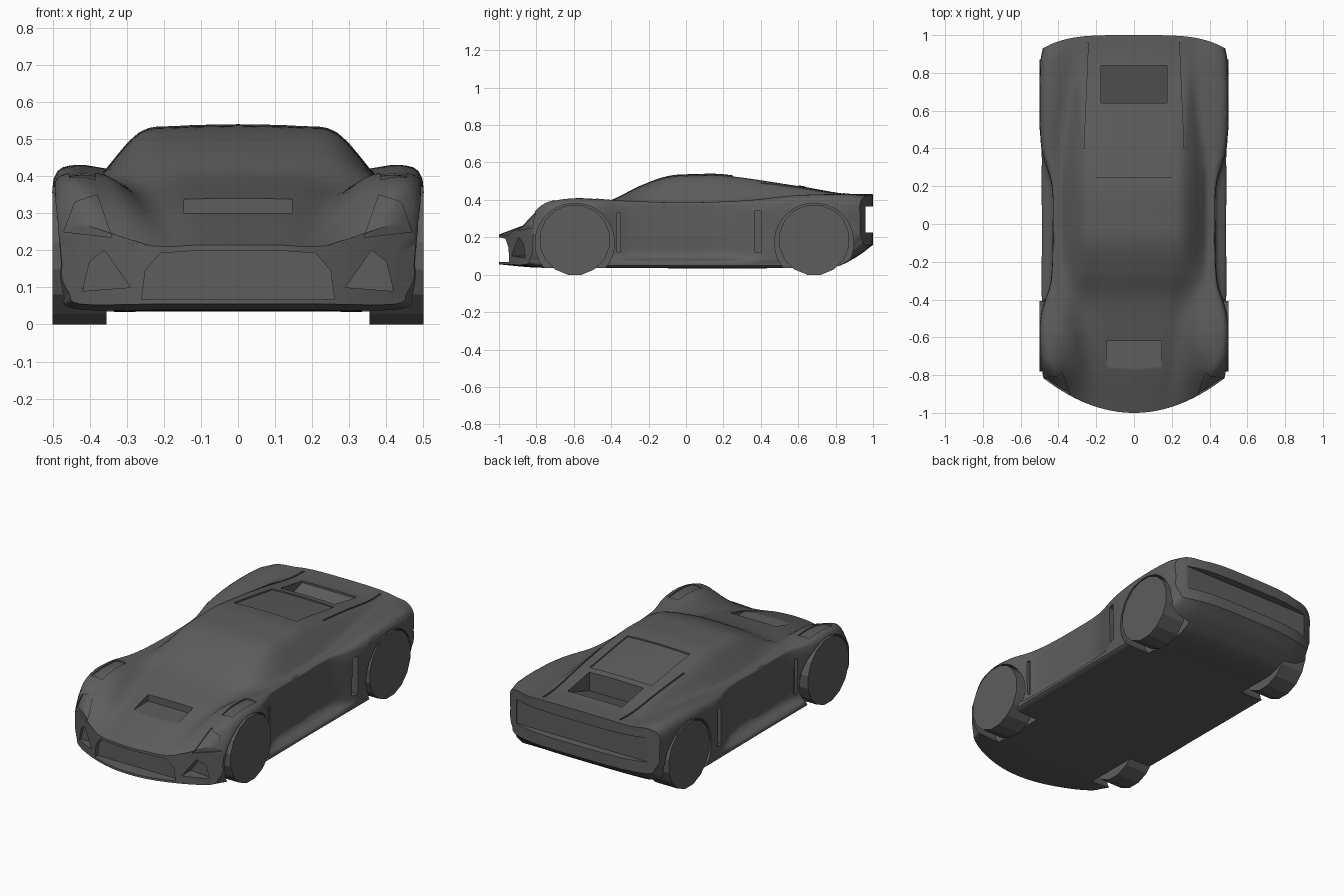
import bpy, bmesh, math
from mathutils import Vector

if "Cube" in bpy.data.objects:
    bpy.data.objects.remove(bpy.data.objects["Cube"], do_unlink=True)

paint = bpy.data.materials.new("dark_grey")
paint.use_nodes = True
grey = (0.11, 0.11, 0.11, 1)
paint.diffuse_color = grey
for node in paint.node_tree.nodes:
    if node.type == 'BSDF_PRINCIPLED':
        node.inputs["Base Color"].default_value = grey


def curve(keys, t):
    """Smooth value at t through (position, value) keys."""
    last = len(keys) - 1
    i = 0
    while i < last - 1 and t > keys[i + 1][0]:
        i += 1

    def slope(k):
        a, b = keys[max(k - 1, 0)], keys[min(k + 1, last)]
        return (b[1] - a[1]) / (b[0] - a[0])

    (t0, v0), (t1, v1) = keys[i], keys[i + 1]
    h = t1 - t0
    s = (t - t0) / h
    blend = s * s * (3 - 2 * s)
    return (v0 + (v1 - v0) * blend + h * s * (1 - s) ** 2 * slope(i)
            - h * s * s * (1 - s) * slope(i + 1))


def add_object(name, bm):
    bmesh.ops.recalc_face_normals(bm, faces=bm.faces[:])
    mesh = bpy.data.meshes.new(name)
    bm.to_mesh(mesh)
    bm.free()
    mesh.materials.append(paint)
    obj = bpy.data.objects.new(name, mesh)
    bpy.context.collection.objects.link(obj)
    return obj


# Body outline curves, all keyed along the length of the car
top = [(-1, .215), (-.75, .305), (-.4, .4), (-.25, .473), (-.1, .527),
       (.05, .538), (.2, .537), (.6, .478), (.85, .435), (1, .43)]
roof_width = [(-1, .2), (-.4, .27), (-.1, .268), (.25, .268), (1, .27)]
roof_drop = [(-1, .005), (-.6, .01), (-.4, .025), (-.1, .022), (.2, .022), (1, .005)]
belt_width = [(-1, .32), (-.7, .34), (-.4, .37), (.3, .375), (.7, .34), (1, .33)]
belt = [(-1, .225), (-.8, .35), (-.6, .4), (-.3, .39), (.3, .4), (1, .42)]
crest = [(-1, .27), (-.9, .36), (-.8, .395), (-.6, .41), (-.35, .395),
         (0, .385), (.3, .395), (.6, .425), (.9, .43), (1, .42)]
width = [(-1, .475), (-.88, .49), (-.5, .493), (-.3, .44), (0, .43),
         (.2, .435), (.42, .49), (.9, .493), (1, .48)]
sill_width = [(-1, .455), (-.85, .485), (0, .485), (.9, .488), (1, .46)]
floor = [(-1, .055), (-.8, .038), (-.5, .037), (.6, .037), (.8, .042), (.92, .1), (1, .16)]


def section(y):
    """Control points of the left half of a cross-section."""
    t, rw, rd, bw, b, c, w, sw, f = (curve(k, y) for k in (
        top, roof_width, roof_drop, belt_width, belt, crest, width, sill_width, floor))
    return [(0, t), (rw * .6, t - rd * .2), (rw, t - rd), (bw, b),
            ((bw + w) / 2 + .02, c), (w, c - .035), (w, (c + f) / 2), (w, f + .07),
            (sw, f + .03), (sw - .03, f), (sw * .5, f), (0, f)]


def bow(x, y):
    """Round the nose and tail in plan."""
    nose = max(0, (-.55 - y) / .45)
    tail = max(0, (y - .7) / .3)
    return y + .8 * x ** 2 * nose - 1.3 * x ** 4 * tail


def ring_points(y, shrink):
    pts = section(y)
    half = [[curve([(i, p[axis]) for i, p in enumerate(pts)], k / 4) for axis in (0, 1)]
            for k in range(4 * len(pts) - 3)]
    ring = half + [(-x, z) for x, z in half[-2:0:-1]]
    mid = (pts[0][1] + pts[-1][1]) / 2
    return [(x * shrink, bow(x * shrink, y), mid + (z - mid) * shrink) for x, z in ring]


# Body shell lofted from nose to tail, with bowed end faces
bm = bmesh.new()
shrinks = (.15, .3, .45, .6, .75, .9)
stations = [(-1, s) for s in shrinks]
stations += [(-1 + i / 40, 1) for i in range(81)]
stations += [(1, s) for s in reversed(shrinks)]
rings = [[bm.verts.new(p) for p in ring_points(y, s)] for y, s in stations]
count = len(rings[0])
for a, b in zip(rings, rings[1:]):
    for i in range(count):
        j = (i + 1) % count
        bm.faces.new((a[i], a[j], b[j], b[i]))
bm.faces.new(rings[0])
bm.faces.new(rings[-1])


def sink(axis, sign, outline, limit, move):
    """Cut a convex outline into the skin beyond limit along an axis and push it in."""
    def place(u, v, d=0):
        co = [u, v]
        co.insert(axis, d)
        return Vector(co)

    along = place(0, 0, sign)
    corners = [place(u, v) for u, v in outline]
    middle = sum(corners, Vector()) / len(corners)
    planes = [(along * limit, along)]
    for a, b in zip(corners, corners[1:] + corners[:1]):
        inward = (b - a).cross(along).normalized()
        if inward.dot(middle - a) < 0:
            inward.negate()
        planes.append((a, inward))

    def enclosed(face, tests):
        c = face.calc_center_median()
        return all((c - co).dot(no) > 0 for co, no in tests)

    faces = bm.faces[:]
    for n, (co, no) in enumerate(planes, 1):
        geom = {g for f in faces for g in (f, *f.edges, *f.verts)}
        bmesh.ops.bisect_plane(bm, geom=list(geom), dist=1e-5, plane_co=co, plane_no=no)
        faces = [f for f in bm.faces if enclosed(f, planes[:n])]
    made = bmesh.ops.extrude_face_region(bm, geom=faces)["geom"]
    bmesh.ops.delete(bm, geom=[f for f in faces if f.is_valid], context='FACES')
    for v in made:
        if isinstance(v, bmesh.types.BMVert):
            v.co[axis] = move(v.co)


def box(u0, u1, v0, v1):
    return [(u0, v0), (u1, v0), (u1, v1), (u0, v1)]


def circle(cy, cz, r, n):
    return [(cy + r * math.cos(math.tau * (i + .5) / n),
             cz + r * math.sin(math.tau * (i + .5) / n)) for i in range(n)]


X, Y, Z = range(3)

# Engine cover, engine vent, bonnet vent, grille and tail panel
sink(Z, 1, box(-.2, .2, .25, .6), .4, lambda co: co.z - .008)
sink(Z, 1, box(-.175, .175, .64, .84), .4, lambda co: .36 + (co.y - .64) * .32)
sink(Z, 1, box(-.145, .145, -.77, -.62), .3, lambda co: .3)
grille = [(.26, .068), (.25, .145), (.21, .192), (.1, .2)]
sink(Y, -1, grille + [(-x, z) for x, z in reversed(grille)], .92, lambda co: -.92)
sink(Y, 1, box(-.42, .42, .225, .365), .955, lambda co: .955)

# Headlights, fender pods, deck grooves, bumper inlets, side intakes and wheel arches
axles = (-.595, .685)
lamp = [(.34, .235), (.47, .25), (.44, .33), (.38, .35)]
inlet = [(.29, .1), (.42, .09), (.4, .17), (.36, .2)]
groove = [(.266, .4), (.272, .4), (.252, .96), (.242, .96)]
for side in (1, -1):
    sink(Y, -1, [(side * x, z) for x, z in lamp], .6, lambda co: co.y + .012)
    sink(Z, 1, [(side * x, y) for x, y in box(.385, .455, -.7, -.48)], .3,
         lambda co: co.z - .008)
    sink(Z, 1, [(side * x, y) for x, y in groove], .4, lambda co: co.z - .008)
    sink(Y, -1, [(side * x, z) for x, z in inlet], .845, lambda co: -.845)
    sink(X, side, box(.365, .405, .12, .34), .43, lambda co: side * .43)
    sink(X, side, box(-.37, -.35, .12, .33), .44, lambda co: side * .44)
    for y in axles:
        sink(X, side, circle(y, .17, .212, 32), .335, lambda co: side * .335)

body = add_object("car_body", bm)
body.select_set(True)
bpy.context.view_layer.objects.active = body
bpy.ops.object.shade_smooth_by_angle(angle=math.radians(35))

# Flat-sided wheels
for end, y in zip(("front", "rear"), axles):
    for side, label in ((1, "left"), (-1, "right")):
        bm = bmesh.new()
        loops = [[bm.verts.new((side * x, u, v)) for u, v in circle(y, .186, .19, 16)]
                 for x in (.355, .5)]
        for loop in loops:
            bm.faces.new(loop)
        for i in range(16):
            j = (i + 1) % 16
            bm.faces.new((loops[0][i], loops[0][j], loops[1][j], loops[1][i]))
        add_object(f"{end}_{label}_wheel", bm)
